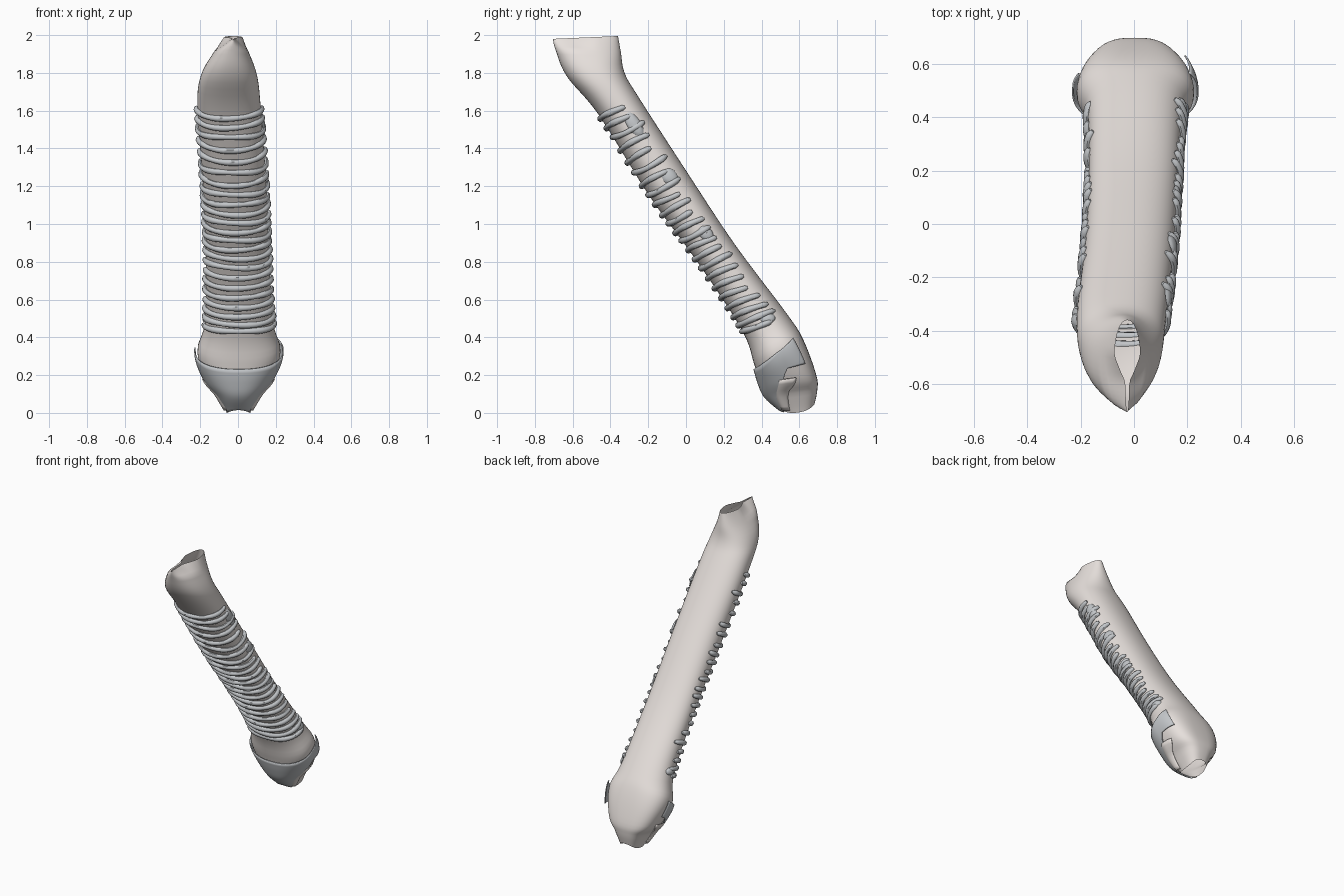
import bpy, bmesh, math, random
from mathutils import Vector

if "Cube" in bpy.data.objects:
    bpy.data.objects.remove(bpy.data.objects["Cube"])

random.seed(4)

# Sleeve sections: front y,z, back y,z, x min, x max
R = [
    (-.705, 1.98, -.36, 1.995, -.075, .025),
    (-.69, 1.92, -.345, 1.91, -.125, .055),
    (-.63, 1.78, -.325, 1.80, -.195, .10),
    (-.46, 1.575, -.25, 1.67, -.215, .12),
    (-.195, 1.15, .015, 1.26, -.185, .15),
    (.06, .80, .26, .89, -.17, .165),
    (.295, .44, .53, .53, -.175, .185),
    (.36, .26, .62, .39, -.215, .225),
    (.39, .16, .69, .20, -.17, .175),
    (.425, .085, .695, .12, -.11, .115),
    (.50, .018, .68, .045, -.06, .065),
]
LAST = len(R) - 1


def section(u):
    """Smoothly interpolated section at ring coordinate u."""
    u = max(0, min(LAST, u))
    i = min(int(u), LAST - 1)
    t = u - i
    a, b, c, d = (R[max(0, min(LAST, i + k))] for k in (-1, 0, 1, 2))
    return [q + .5 * t * (r - p + t * (2*p - 5*q + 4*r - s + t * (3*(q - r) + s - p)))
            for p, q, r, s in zip(a, b, c, d)]


def power(v, e):
    return math.copysign(abs(v) ** e, v)


def surf(u, ang, off=0.0):
    """Point on the sleeve; ang 0 = front, positive = right."""
    fy, fz, by, bz, x0, x1 = section(u)
    f, b = Vector((0, fy, fz)), Vector((0, by, bz))
    mid, arm = (f + b) / 2, (f - b) / 2
    arm *= 1 + off / arm.length
    c, s = math.cos(ang), math.sin(ang)
    e = .9
    if c < 0:  # squarer back near the lower end
        e -= .22 * max(0, min(1, u - 6.5))
    p = mid + arm * power(c, e)
    lip = 1 - max(0, 1 - u) * .85 * max(0, min(1, (c + .2) / .5))  # front of the top end closes up
    p.x = (x0 + x1) / 2 + ((x1 - x0) / 2 + off) * power(s, e) * lip
    p.z -= .03 * max(0, u - LAST + 1) * s * s
    return p


def material(name, rgb):
    m = bpy.data.materials.new(name)
    m.diffuse_color = (*rgb, 1)
    m.use_nodes = True
    m.node_tree.nodes["Principled BSDF"].inputs["Base Color"].default_value = m.diffuse_color
    return m


def grid_object(name, rows, mat, closed=False, thick=0):
    """Loft rows of points into a smooth mesh."""
    bm = bmesh.new()
    vs = [[bm.verts.new(p) for p in row] for row in rows]
    n = len(rows[0])
    for a, b in zip(vs, vs[1:]):
        for j in range(n if closed else n - 1):
            k = (j + 1) % n
            bm.faces.new((a[j], b[j], b[k], a[k]))
    bmesh.ops.recalc_face_normals(bm, faces=bm.faces)
    me = bpy.data.meshes.new(name)
    bm.to_mesh(me)
    bm.free()
    ob = bpy.data.objects.new(name, me)
    bpy.context.collection.objects.link(ob)
    me.materials.append(mat)
    if thick:
        mod = ob.modifiers.new("thickness", 'SOLIDIFY')
        mod.thickness = thick
        mod.offset = 0
    smooth(ob)
    return ob


def select(ob):
    bpy.ops.object.select_all(action='DESELECT')
    ob.select_set(True)
    bpy.context.view_layer.objects.active = ob


def smooth(ob):
    select(ob)
    bpy.ops.object.shade_smooth_by_angle(angle=math.radians(45))


cloth = material("cloth", (.80, .75, .72))
trim = material("trim", (.55, .57, .59))

# Sleeve: open tube, pinched at both ends
N = 48
grid_object("sleeve", [[surf(i / 5, 2 * math.pi * j / N) for j in range(N)]
                       for i in range(LAST * 5 + 1)], cloth, closed=True)

# Ridges: wrinkled bands wrapping the front, ragged at their ends
cu = bpy.data.curves.new("ridges", 'CURVE')
cu.dimensions = '3D'
cu.bevel_depth = .016
cu.bevel_resolution = 2
cu.use_fill_caps = True
COUNT, PTS = 23, 36
for k in range(COUNT):
    u = 3.04 + 3.0 * k / (COUNT - 1)
    a0 = -math.radians(random.uniform(88, 118))
    a1 = math.radians(random.uniform(97, 130))
    ph = random.uniform(0, 6.28)
    sp = cu.splines.new('POLY')
    sp.points.add(PTS - 1)
    for j, pt in enumerate(sp.points):
        a = a0 + (a1 - a0) * j / (PTS - 1)
        pt.co = (*surf(u + .012 * math.sin(2.3 * a + ph), a, .004), 1)
        e = min(j, PTS - 1 - j)
        pt.radius = (.5, .9)[e] if e < 2 else 1 + .1 * math.sin(5 * a + ph)
ridges = bpy.data.objects.new("ridges", cu)
bpy.context.collection.objects.link(ridges)
cu.materials.append(trim)
select(ridges)
bpy.ops.object.convert(target='MESH')
smooth(bpy.context.view_layer.objects.active)

# Webs: small patches joining neighbouring ridges on the sides
for k, (u, deg, du, da) in enumerate([(3.28, 98, .15, 16), (3.92, 104, .09, 18),
                                      (4.72, 98, .10, 16), (5.98, 102, .09, 16),
                                      (5.95, -98, .08, 16)]):
    rows = []
    for i in range(7):
        r = max(.01, i / 6)
        ring = (2 * math.pi * j / 16 for j in range(16))
        rows.append([surf(u + du * r * math.cos(t), math.radians(deg + da * r * math.sin(t)),
                          .016 * math.sqrt(1 - r * r * .98)) for t in ring])
    grid_object(f"web_{k + 1}", rows, trim, closed=True)

# Cuff: panel over the lower front, rising into a strap on each side
rows = [[] for _ in range(15)]
for j in range(49):
    deg = -98 + 222 * j / 48
    s = abs(deg) / 126
    top = 7.2 - .4 * s ** 2
    low = LAST - 2.4 * max(0, min(1, (s - .38) / .34))
    for i, row in enumerate(rows):
        row.append(surf(top + (low - top) * i / 14, math.radians(deg), .009 + .007 * s))
grid_object("cuff", rows, trim, thick=.006)

# Flaps: cloth lips folded beside the lower opening
for side, name in ((1, "flap_right"), (-1, "flap_left")):
    grid_object(name, [[surf(8.0 + 1.8 * i / 8, side * math.radians(84 - 3.5 * i + 30 * (j / 8 - .5)),
                             .004 + .014 * math.sin(math.pi * j / 8))
                        for j in range(9)] for i in range(9)], cloth, thick=.006)
